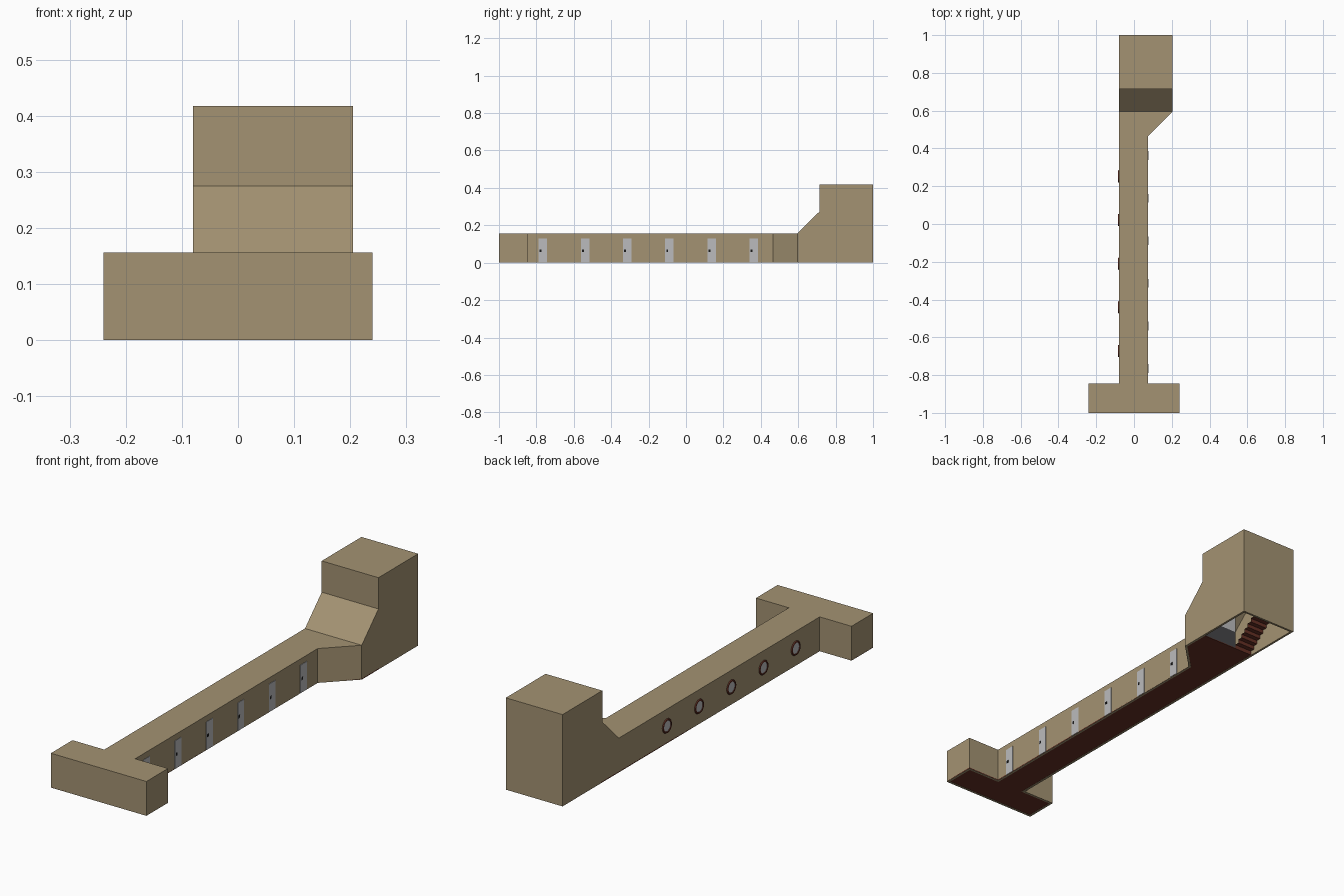
import bpy
import bmesh
from math import pi

cube = bpy.data.objects.get("Cube")
if cube:
    bpy.data.objects.remove(cube, do_unlink=True)


def material(name, r, g, b):
    m = bpy.data.materials.new(name)
    m.use_nodes = True
    m.diffuse_color = (r, g, b, 1)
    m.node_tree.nodes["Principled BSDF"].inputs["Base Color"].default_value = (r, g, b, 1)
    return m


TAN = material("tan wall", 0.37, 0.29, 0.17)
RED = material("dark red floor", 0.13, 0.03, 0.018)
GREY = material("light grey", 0.5, 0.5, 0.51)
DARK = material("charcoal", 0.06, 0.06, 0.065)
BLACK = material("black", 0.01, 0.01, 0.01)


def finish(bm, name, mat):
    mesh = bpy.data.meshes.new(name)
    bm.to_mesh(mesh)
    bm.free()
    mesh.materials.append(mat)
    ob = bpy.data.objects.new(name, mesh)
    bpy.context.collection.objects.link(ob)
    return ob


def prism(bm, points, offset):
    """Extrude a closed outline along an offset and return its faces."""
    base = bm.faces.new([bm.verts.new(p) for p in points])
    ext = bmesh.ops.extrude_face_region(bm, geom=[base], use_keep_orig=True)
    moved = [v for v in ext["geom"] if isinstance(v, bmesh.types.BMVert)]
    bmesh.ops.translate(bm, verts=moved, vec=offset)
    bmesh.ops.recalc_face_normals(bm, faces=bm.faces)


def box(name, lo, hi, mat):
    bm = bmesh.new()
    x0, y0, z0 = lo
    x1, y1, z1 = hi
    prism(bm, [(x0, y0, z0), (x1, y0, z0), (x1, y1, z0), (x0, y1, z0)], (0, 0, z1 - z0))
    return finish(bm, name, mat)


# Main dimensions
L, R, BAR = -0.08, 0.075, 0.24
BLOCK_R, BLOCK_Y, WELL_Y = 0.205, 0.595, 0.72
LOW, HIGH = 0.156, 0.417


def plan(end, z):
    """Corridor outline with the cross passage and the flared end."""
    pts = [(-BAR, -1), (BAR, -1), (BAR, -0.845), (R, -0.845), (R, 0.465),
           (BLOCK_R, BLOCK_Y)]
    if end > BLOCK_Y:
        pts += [(BLOCK_R, end), (L, end)]
    else:
        pts += [(L, BLOCK_Y)]
    pts += [(L, -0.845), (-BAR, -0.845)]
    return [(x, y, z) for x, y in pts]


# Hollow shell: corridor plus tall stair block, open underneath
bm = bmesh.new()
prism(bm, plan(BLOCK_Y, 0), (0, 0, LOW))
profile = [(BLOCK_Y, 0), (1, 0), (1, HIGH), (0.715, HIGH), (0.715, 0.275), (BLOCK_Y, LOW)]
prism(bm, [(L, y, z) for y, z in profile], (BLOCK_R - L, 0, 0))
drop = [f for f in bm.faces
        if all(v.co.z < 0.001 for v in f.verts)
        or all(abs(v.co.y - BLOCK_Y) < 0.001 for v in f.verts)]
bmesh.ops.delete(bm, geom=drop, context="FACES")
bmesh.ops.remove_doubles(bm, verts=bm.verts, dist=0.0005)
bmesh.ops.recalc_face_normals(bm, faces=bm.faces)
top = max(bm.faces, key=lambda f: f.calc_center_median().z)
if top.normal.z < 0:
    bmesh.ops.reverse_faces(bm, faces=bm.faces)
shell = finish(bm, "corridor_shell", TAN)
solid = shell.modifiers.new("wall thickness", "SOLIDIFY")
solid.thickness = 0.01
solid.offset = -1
solid.use_even_offset = True

# Floor, stopping at the stairwell
bm = bmesh.new()
face = bm.faces.new([bm.verts.new(p) for p in plan(WELL_Y, 0.001)])
ring = bmesh.ops.inset_region(bm, faces=[face], thickness=0.005, use_boundary=True,
                              use_even_offset=True)
bmesh.ops.delete(bm, geom=ring["faces"], context="FACES")
ext = bmesh.ops.extrude_face_region(bm, geom=bm.faces[:], use_keep_orig=True)
bmesh.ops.translate(bm, vec=(0, 0, 0.004),
                    verts=[v for v in ext["geom"] if isinstance(v, bmesh.types.BMVert)])
bmesh.ops.recalc_face_normals(bm, faces=bm.faces)
finish(bm, "floor", RED)


# Two folded stair flights with a landing
def flight(name, x0, x1, y, z, run, rise, steps=8):
    path = [(y, z)]
    for i in range(steps):
        path.append((y + run * i / steps, z + rise * (i + 1) / steps))
        path.append((y + run * (i + 1) / steps, z + rise * (i + 1) / steps))
    bm = bmesh.new()
    rows = [(bm.verts.new((x0, a, b)), bm.verts.new((x1, a, b))) for a, b in path]
    for (a, b), (c, d) in zip(rows, rows[1:]):
        bm.faces.new((a, b, d, c))
    finish(bm, name, RED)


SPLIT, IN_L, IN_R = 0.02, L + 0.009, BLOCK_R - 0.009
flight("lower_stairs", IN_L, SPLIT, WELL_Y, 0.003, 0.17, 0.14)
flight("upper_stairs", SPLIT, IN_R, 0.89, 0.143, -0.16, 0.13)
box("landing", (IN_L, 0.89, 0.137), (IN_R, 0.991, 0.143), RED)

# Stairwell end panels beside the lower flight
box("lower_panel", (SPLIT, WELL_Y - 0.006, 0.002), (IN_R, WELL_Y, 0.085), DARK)
box("upper_panel", (SPLIT, WELL_Y - 0.006, 0.085), (IN_R, WELL_Y, 0.24), GREY)

# Doors with small dark plates along the left wall
for i in range(6):
    y = -0.765 + 0.2255 * i
    box(f"door_{i + 1}", (R - 0.002, y - 0.023, 0.002), (R + 0.002, y + 0.023, 0.129), GREY)
    box(f"door_plate_{i + 1}", (R, y - 0.017, 0.058), (R + 0.003, y - 0.007, 0.071), BLACK)

# Round windows along the right wall
for i in range(5):
    spot = (L, -0.672 + 0.231 * i, 0.08)
    bpy.ops.mesh.primitive_torus_add(location=spot, rotation=(0, pi / 2, 0), major_radius=0.028,
                                     minor_radius=0.005, major_segments=20, minor_segments=6)
    frame = bpy.context.object
    frame.name = f"window_frame_{i + 1}"
    frame.data.materials.append(RED)
    bpy.ops.mesh.primitive_cylinder_add(location=spot, rotation=(0, pi / 2, 0), vertices=20,
                                        radius=0.027, depth=0.004)
    glass = bpy.context.object
    glass.name = f"window_glass_{i + 1}"
    glass.data.materials.append(GREY)
